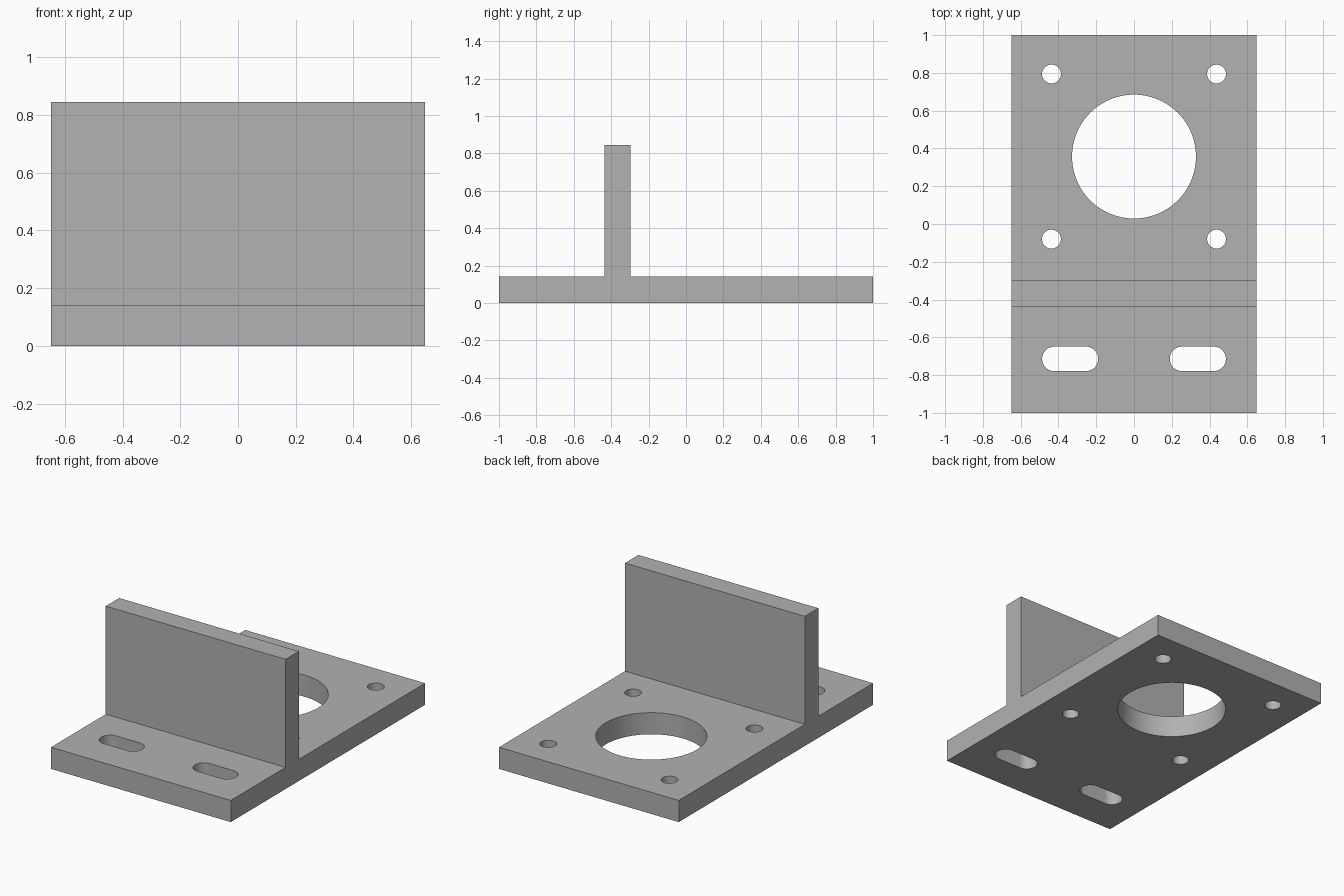
import bpy, bmesh, math
from mathutils import Vector

default = bpy.data.objects.get("Cube")
if default:
    bpy.data.objects.remove(default, do_unlink=True)

WIDTH, THICK, HEIGHT = 1.296, 0.141, 0.845
WALL_FRONT, WALL_BACK = -0.436, -0.298

grey = bpy.data.materials.new("plain grey")
grey.use_nodes = True
colour = (0.445, 0.445, 0.445, 1)
grey.diffuse_color = colour
grey.node_tree.nodes["Principled BSDF"].inputs["Base Color"].default_value = colour


def prism(name, outline, direction):
    """Extrude a closed outline of points along a direction."""
    bm = bmesh.new()
    face = bm.faces.new([bm.verts.new(p) for p in outline])
    new = bmesh.ops.extrude_face_region(bm, geom=[face])["geom"]
    bmesh.ops.translate(bm, vec=Vector(direction),
                        verts=[v for v in new if isinstance(v, bmesh.types.BMVert)])
    bmesh.ops.recalc_face_normals(bm, faces=bm.faces)
    mesh = bpy.data.meshes.new(name)
    bm.to_mesh(mesh)
    bm.free()
    mesh.materials.append(grey)
    obj = bpy.data.objects.new(name, mesh)
    bpy.context.collection.objects.link(obj)
    return obj


def cut(body, x, y, radius, stretch=0, sides=64):
    """Cut a vertical round hole, or a slot when stretched along x."""
    outline = []
    for end in (1, -1):
        for i in range(sides // 2 + 1):
            a = math.pi * (i / (sides // 2) - 0.5 * end)
            if end < 0 and not stretch and i in (0, sides // 2):
                continue
            outline.append((x + end * stretch / 2 + radius * math.cos(a),
                            y + radius * math.sin(a), -0.1))
    cutter = prism("hole_cutter", outline, (0, 0, THICK + 0.2))
    cutter.hide_render = True
    mod = body.modifiers.new("hole", 'BOOLEAN')
    mod.operation = 'DIFFERENCE'
    mod.solver = 'EXACT'
    mod.object = cutter
    bpy.ops.object.modifier_apply(modifier=mod.name)
    bpy.data.objects.remove(cutter, do_unlink=True)


# Base plate and upright wall as one inverted T section
section = [(-1, 0), (1, 0), (1, THICK), (WALL_BACK, THICK), (WALL_BACK, HEIGHT),
           (WALL_FRONT, HEIGHT), (WALL_FRONT, THICK), (-1, THICK)]
bracket = prism("mounting_bracket", [(-WIDTH / 2, y, z) for y, z in section],
                (WIDTH, 0, 0))
bpy.context.view_layer.objects.active = bracket
bracket.select_set(True)

# Large central opening
cut(bracket, 0, 0.357, 0.328, sides=96)

# Corner bolt holes and front adjustment slots
for side in (-1, 1):
    for y in (-0.08, 0.794):
        cut(bracket, side * 0.437, y, 0.05, sides=48)
    cut(bracket, side * 0.338, -0.714, 0.065, stretch=0.167)

bpy.ops.object.shade_smooth_by_angle(angle=math.radians(30))
